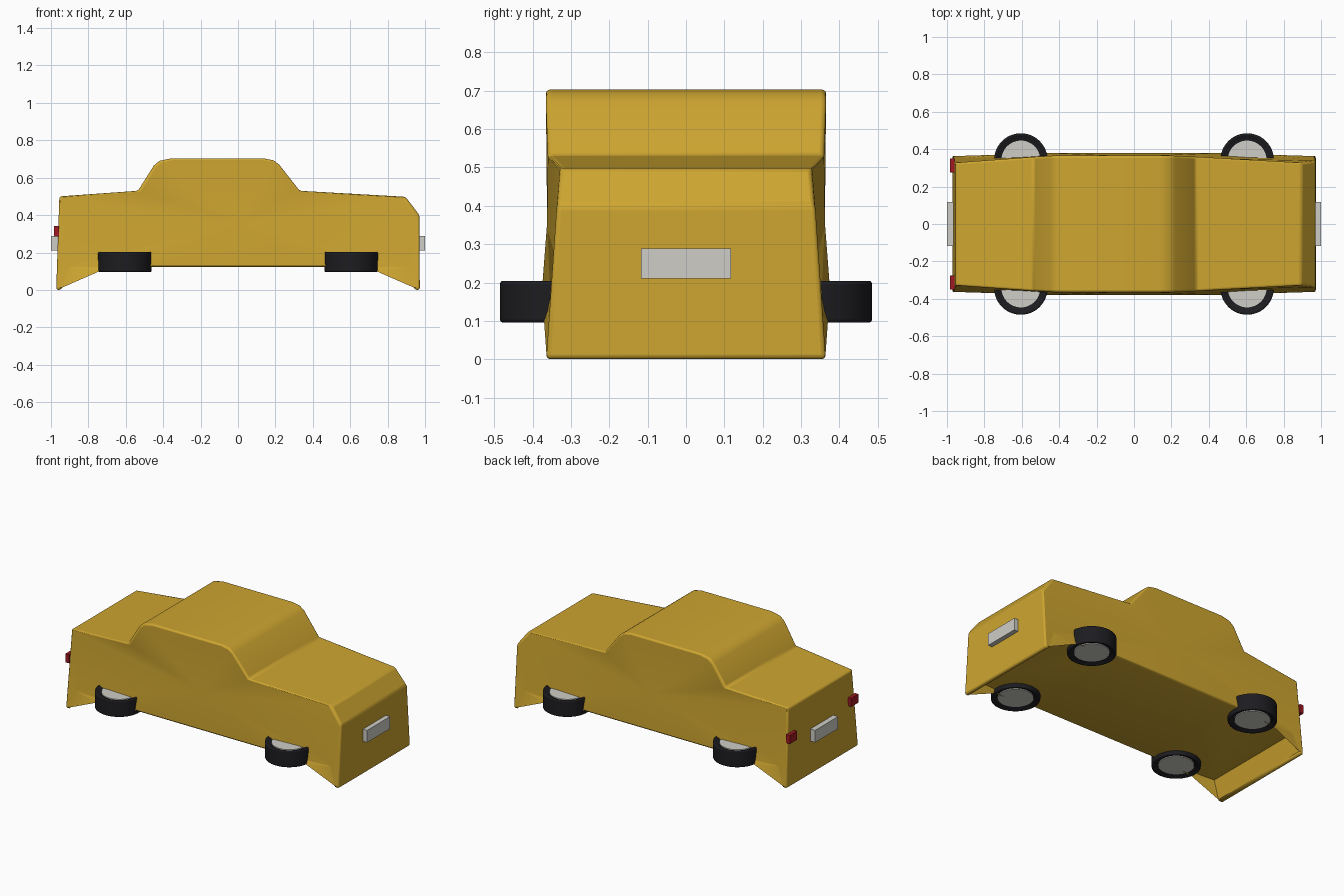
import bpy, bmesh
from math import radians

if "Cube" in bpy.data.objects:
    bpy.data.objects.remove(bpy.data.objects["Cube"])


def material(name, color):
    m = bpy.data.materials.new(name)
    m.diffuse_color = (*color, 1)
    m.use_nodes = True
    m.node_tree.nodes["Principled BSDF"].inputs["Base Color"].default_value = m.diffuse_color
    return m


PAINT = material("yellow_paint", (0.62, 0.38, 0.03))
RUBBER = material("black_rubber", (0.012, 0.012, 0.015))
METAL = material("light_metal", (0.62, 0.61, 0.57))
RED = material("red_glass", (0.35, 0.01, 0.015))


def finish(ob, name, mat, bevel=0.0, segments=3):
    ob.name = name
    ob.data.materials.append(mat)
    if bevel:
        b = ob.modifiers.new("Bevel", 'BEVEL')
        b.width, b.segments = bevel, segments
        b.limit_method, b.angle_limit = 'ANGLE', radians(28)
    return ob


def box(name, center, size, mat):
    bpy.ops.mesh.primitive_cube_add(size=1, location=center)
    ob = bpy.context.object
    ob.scale = size
    return finish(ob, name, mat)


# Body: upper profile from front to rear as (x, z, half width)
TOP = [(0.97, 0.40, 0.337), (0.895, 0.498, 0.328), (0.33, 0.53, 0.36),
       (0.22, 0.67, 0.365), (0.19, 0.693, 0.365), (0.14, 0.703, 0.365),
       (-0.36, 0.703, 0.365), (-0.42, 0.69, 0.365), (-0.45, 0.665, 0.365),
       (-0.535, 0.53, 0.36), (-0.955, 0.50, 0.328)]
# Lower points, mirrored front to rear
LOW = {"lip": (0.972, 0, 0.365), "back": (0.945, 0, 0.365),
       "tip": (0.74, 0.10, 0.37), "well": (0.90, 0.122, 0.352),
       "sill": (0.47, 0.122, 0.38)}

bm = bmesh.new()
rings = []
for side in (1, -1):
    def put(x, z, w):
        return bm.verts.new((x, side * w, z))
    r = {"top": [put(*p) for p in TOP], "mid": put(0, 0.355, 0.362)}
    for end in (1, -1):
        for key, (x, z, w) in LOW.items():
            r[key, end] = put(end * x, z, w)
    # Side panel: triangles around the middle point, folded wheel wells below
    loop = [r["sill", 1], r["well", 1], *r["top"], r["well", -1], r["sill", -1]]
    for a, b in zip(loop, loop[1:] + loop[:1]):
        bm.faces.new((r["mid"], a, b))
    for end, nose in ((1, r["top"][0]), (-1, r["top"][-1])):
        edge = [nose] + [r[k, end] for k in ("lip", "back", "tip", "sill")]
        for a, b in zip(edge, edge[1:]):
            bm.faces.new((r["well", end], a, b))
    rings.append(r)

# Panels that run across the car
L, R = rings


def across(chain_l, chain_r):
    for i in range(len(chain_l) - 1):
        bm.faces.new((chain_l[i], chain_l[i + 1], chain_r[i + 1], chain_r[i]))


def chain(r):
    return ([r[k, 1] for k in ("well", "back", "lip")] + r["top"]
            + [r[k, -1] for k in ("lip", "back", "well", "sill")]
            + [r["sill", 1], r["well", 1]])


across(chain(L), chain(R))
bmesh.ops.recalc_face_normals(bm, faces=bm.faces[:])
mesh = bpy.data.meshes.new("body")
bm.to_mesh(mesh)
bm.free()
body = bpy.data.objects.new("body", mesh)
bpy.context.collection.objects.link(body)
finish(body, "body", PAINT, 0.012)
bpy.ops.object.select_all(action='DESELECT')
bpy.context.view_layer.objects.active = body
body.select_set(True)
bpy.ops.object.shade_smooth_by_angle(angle=radians(35))

# Wheels lie flat, with the hub slightly recessed in the tyre
for fx, x in (("front", 0.605), ("rear", -0.605)):
    for fy, y in (("left", 0.342), ("right", -0.342)):
        bpy.ops.mesh.primitive_cylinder_add(vertices=48, radius=0.143, depth=0.116,
                                            location=(x, y, 0.15))
        tyre = bpy.context.object
        # Sink the inner disc on both caps
        bm = bmesh.new()
        bm.from_mesh(tyre.data)
        caps = [f for f in bm.faces if len(f.verts) > 4]
        bmesh.ops.inset_individual(bm, faces=caps, thickness=0.04)
        for f in caps:
            f.normal_update()
            bmesh.ops.translate(bm, verts=f.verts[:], vec=f.normal * -0.02)
        bm.to_mesh(tyre.data)
        bm.free()
        finish(tyre, f"{fx}_{fy}_tyre", RUBBER, 0.012)
        bpy.ops.object.shade_smooth_by_angle(angle=radians(35))
        bpy.ops.mesh.primitive_cylinder_add(vertices=48, radius=0.104, depth=0.088,
                                            location=(x, y, 0.15))
        finish(bpy.context.object, f"{fx}_{fy}_hub", METAL)
        bpy.ops.object.shade_smooth_by_angle(angle=radians(35))

# Number plates and tail lights
for name, x in (("front_plate", 0.983), ("rear_plate", -0.983)):
    box(name, (x, 0, 0.25), (0.034, 0.234, 0.078), METAL)
for name, y in (("left_tail_light", 0.312), ("right_tail_light", -0.312)):
    box(name, (-0.97, y, 0.313), (0.026, 0.074, 0.055), RED)
